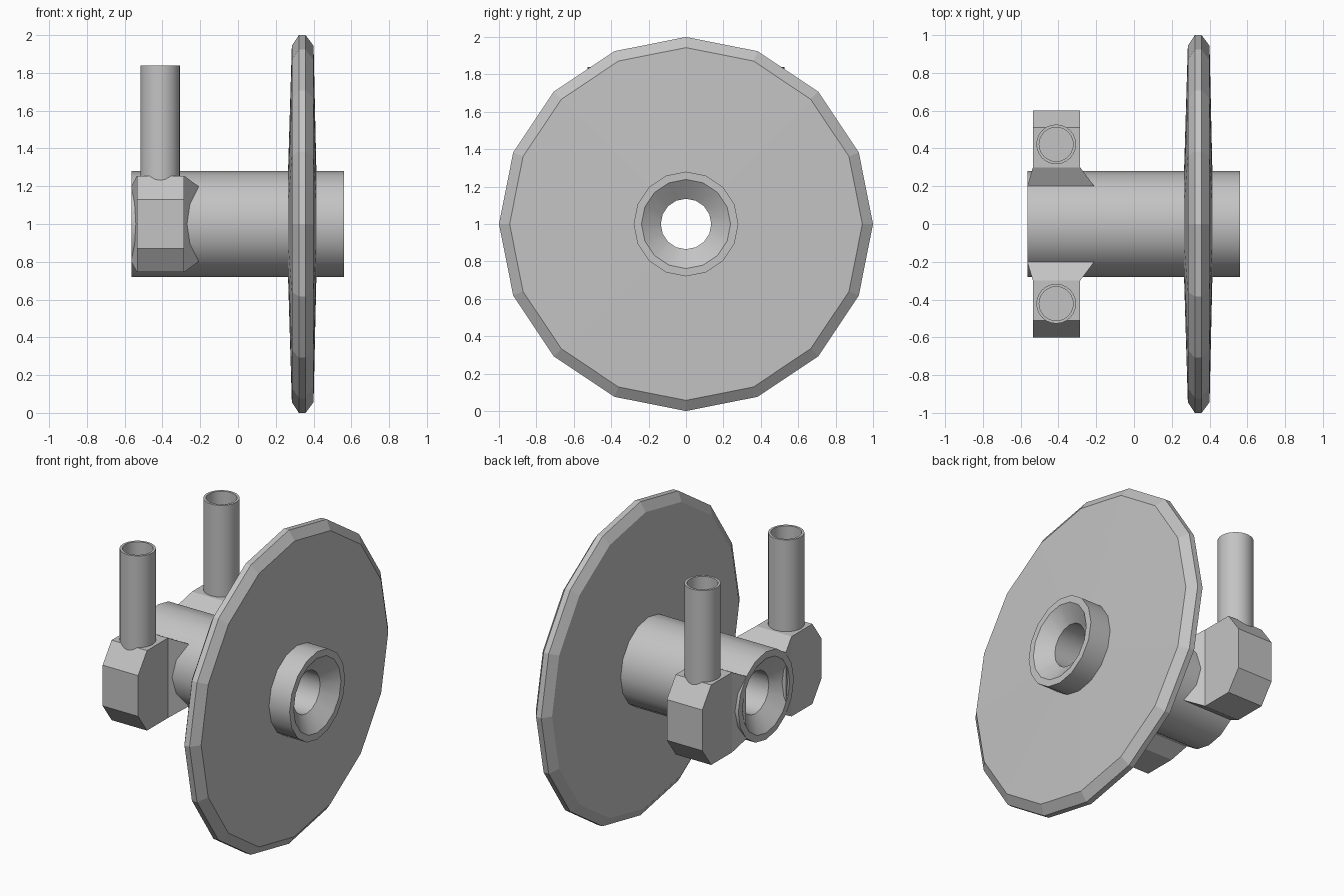
import bpy, bmesh
from math import cos, sin, pi
from mathutils import Vector

cube = bpy.data.objects.get("Cube")
if cube:
    bpy.data.objects.remove(cube, do_unlink=True)

grey = bpy.data.materials.new("plain_grey")
grey.use_nodes = True
colour = (0.55, 0.55, 0.55, 1)
grey.diffuse_color = colour
grey.node_tree.nodes["Principled BSDF"].inputs["Base Color"].default_value = colour


def finish(name, bm, smooth):
    """Turn a bmesh into a named object with consistent normals."""
    bmesh.ops.recalc_face_normals(bm, faces=bm.faces[:])
    mesh = bpy.data.meshes.new(name)
    bm.to_mesh(mesh)
    bm.free()
    mesh.materials.append(grey)
    obj = bpy.data.objects.new(name, mesh)
    bpy.context.collection.objects.link(obj)
    if smooth:
        bpy.ops.object.select_all(action='DESELECT')
        obj.select_set(True)
        bpy.context.view_layer.objects.active = obj
        bpy.ops.object.shade_smooth_by_angle(angle=pi / 6)
    return obj


def bridge(bm, a, b):
    for i in range(len(a)):
        j = (i + 1) % len(a)
        bm.faces.new((a[i], a[j], b[j], b[i]))


def ring_solid(name, profile, sides, axis, centre, smooth):
    """Spin a closed (along, radius) profile around the x or z axis."""
    bm = bmesh.new()
    rings = []
    for along, r in profile:
        ring = []
        for i in range(sides):
            t = 2 * pi * i / sides
            u, v = r * cos(t), r * sin(t)
            p = (along, u, v) if axis == 'X' else (u, v, along)
            ring.append(bm.verts.new(Vector(p) + Vector(centre)))
        rings.append(ring)
    for k in range(len(rings)):
        bridge(bm, rings[k - 1], rings[k])
    return finish(name, bm, smooth)


# Hollow hub with countersunk ends
ring_solid("hub", [(-0.565, 0.28), (0.56, 0.28), (0.56, 0.238), (0.485, 0.135),
                   (-0.49, 0.135), (-0.565, 0.238)], 16, 'X', (0, 0, 1), True)

# Large thin disc with a bevelled rim
ring_solid("disc", [(0.265, 0.2), (0.265, 0.28), (0.285, 0.943), (0.322, 1),
                    (0.358, 1), (0.4, 0.943), (0.415, 0.28), (0.415, 0.2)],
           16, 'X', (0, 0, 1), False)

# Side blocks: y distance, x limits, half height, flaring into the hub
sections = [(0.2, -0.565, -0.21, 0.2), (0.3, -0.535, -0.285, 0.255),
            (0.51, -0.535, -0.285, 0.255), (0.6, -0.535, -0.285, 0.13)]
for side, s in (("front", -1), ("back", 1)):
    bm = bmesh.new()
    loops = []
    for y, x0, x1, h in sections:
        loops.append([bm.verts.new((x, s * y, 1 + z))
                      for x, z in ((x0, -h), (x1, -h), (x1, h), (x0, h))])
    for a, b in zip(loops, loops[1:]):
        bridge(bm, a, b)
    bm.faces.new(loops[0])
    bm.faces.new(loops[-1])
    finish(side + "_block", bm, False)

    # Open upright pipe on each block
    ring_solid(side + "_pipe", [(1.2, 0.105), (1.84, 0.105), (1.84, 0.09), (1.2, 0.09)],
               24, 'Z', (-0.412, s * 0.422, 0), True)
